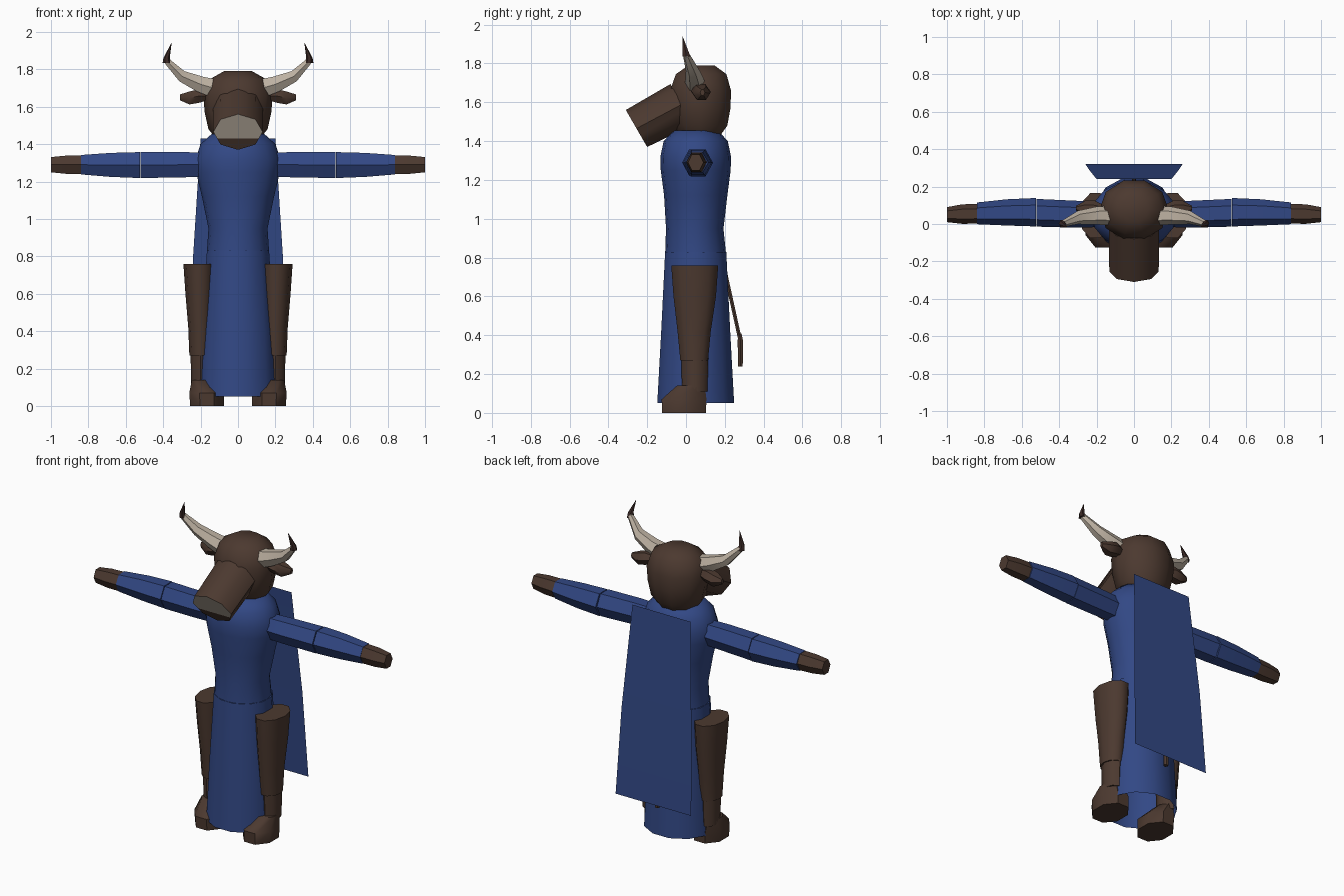
import bpy, bmesh, math
from mathutils import Vector

if "Cube" in bpy.data.objects:
    bpy.data.objects.remove(bpy.data.objects["Cube"])


def material(name, rgb):
    m = bpy.data.materials.new(name)
    m.use_nodes = True
    m.diffuse_color = (*rgb, 1)
    m.node_tree.nodes["Principled BSDF"].inputs["Base Color"].default_value = (*rgb, 1)
    return m


BLUE = material("blue cloth", (0.032, 0.065, 0.235))
BROWN = material("brown hide", (0.072, 0.041, 0.029))
HORN = material("pale horn", (0.51, 0.44, 0.36))
DARK = material("dark horn tip", (0.043, 0.022, 0.019))
X, Y, Z = Vector((1, 0, 0)), Vector((0, 1, 0)), Vector((0, 0, 1))


def finish(name, bm, mats, mirror=False):
    """Turn a bmesh into a shaded, optionally mirrored object."""
    mesh = bpy.data.meshes.new(name)
    bm.to_mesh(mesh)
    bm.free()
    for m in mats:
        mesh.materials.append(m)
    ob = bpy.data.objects.new(name, mesh)
    bpy.context.collection.objects.link(ob)
    if mirror:
        ob.modifiers.new("Mirror", "MIRROR")
    bpy.ops.object.select_all(action="DESELECT")
    ob.select_set(True)
    bpy.context.view_layer.objects.active = ob
    bpy.ops.object.shade_smooth_by_angle(angle=math.radians(50))
    return ob


def loft(rings, sides, u=X, v=Y, half=False, caps=(True, True)):
    """Skin elliptical rings (x, y, z, radius_u, radius_v) lying in the u-v plane."""
    bm = bmesh.new()
    loops = []
    for x, y, z, ru, rv in rings:
        loop = []
        for i in range(sides):
            a = math.tau * (i + 0.5 * half) / sides
            loop.append(bm.verts.new(Vector((x, y, z)) + u * ru * math.cos(a) + v * rv * math.sin(a)))
        loops.append(loop)
    for a, b in zip(loops, loops[1:]):
        for i in range(sides):
            j = (i + 1) % sides
            bm.faces.new((a[i], a[j], b[j], b[i]))
    if caps[0]:
        bm.faces.new(loops[0])
    if caps[1]:
        bm.faces.new(loops[-1])
    bmesh.ops.recalc_face_normals(bm, faces=bm.faces)
    return bm


# Robe: skirt open at the hem, torso above
skirt = [(0, 0.05, 0.05, 0.215, 0.205), (0, 0.05, 0.4, 0.2, 0.185), (0, 0.05, 0.83, 0.172, 0.163)]
finish("robe_skirt", loft(skirt, 12, half=True, caps=(False, True)), [BLUE])
torso = [(0, 0.05, 0.8, 0.168, 0.158), (0, 0.045, 0.95, 0.158, 0.148), (0, 0.05, 1.12, 0.193, 0.163),
         (0, 0.05, 1.25, 0.224, 0.18), (0, 0.05, 1.32, 0.228, 0.182), (0, 0.05, 1.4, 0.2, 0.165),
         (0, 0.05, 1.455, 0.14, 0.115)]
finish("robe_torso", loft(torso, 16), [BLUE])

# Cape: single sheet widening downward
bm = bmesh.new()
rows = [[bm.verts.new((s * w, y, z)) for s in (-1, 1)]
        for w, y, z in ((0.2, 0.24, 1.43), (0.24, 0.29, 0.8), (0.26, 0.32, 0.27))]
for a, b in zip(rows, rows[1:]):
    bm.faces.new((a[1], a[0], b[0], b[1]))
finish("cape", bm, [BLUE])

# Arms
finish("upper_sleeve", loft([(0.15, 0.05, 1.29, 0.065, 0.074), (0.3, 0.052, 1.29, 0.072, 0.078),
                             (0.52, 0.06, 1.288, 0.074, 0.08)], 6, Y, Z), [BLUE], True)
finish("lower_sleeve", loft([(0.525, 0.063, 1.288, 0.076, 0.08), (0.68, 0.062, 1.289, 0.07, 0.074),
                             (0.84, 0.057, 1.29, 0.058, 0.06)], 6, Y, Z), [BLUE], True)
finish("hand", loft([(0.83, 0.055, 1.29, 0.053, 0.058), (0.92, 0.053, 1.29, 0.052, 0.056),
                     (1.0, 0.05, 1.29, 0.04, 0.047)], 6, Y, Z), [BROWN], True)

# Legs
finish("upper_leg", loft([(0.2, 0.042, 0.27, 0.06, 0.075), (0.2, 0.042, 0.42, 0.066, 0.09),
                          (0.204, 0.045, 0.6, 0.077, 0.115), (0.207, 0.045, 0.76, 0.085, 0.127)], 10),
       [BROWN], True)
finish("lower_leg", loft([(0.2, 0.045, 0.11, 0.05, 0.065), (0.2, 0.045, 0.29, 0.054, 0.07)], 8),
       [BROWN], True)
finish("foot", loft([(0.165, -0.01, 0, 0.098, 0.122), (0.168, -0.01, 0.07, 0.1, 0.125),
                     (0.195, 0.025, 0.14, 0.056, 0.078)], 8, half=True), [BROWN], True)

# Head
head = [(0, 0.075, 1.42, 0.11, 0.1), (0, 0.075, 1.48, 0.158, 0.145), (0, 0.075, 1.57, 0.178, 0.162),
        (0, 0.075, 1.66, 0.186, 0.165), (0, 0.078, 1.745, 0.155, 0.137), (0, 0.08, 1.79, 0.075, 0.07)]
finish("head", loft(head, 10), [BROWN])

# Muzzle, with the upper part of its end cut off as a pale nose
up, ahead = Vector((0, -0.5, 0.866)), Vector((0, -0.866, -0.5))
bm = loft([(0, -0.02, 1.59, 0.135, 0.12), (0, -0.255, 1.465, 0.132, 0.11)], 8, X, up)
nose_edge = Vector((0, -0.235, 1.43))
bmesh.ops.bisect_plane(bm, geom=bm.verts[:] + bm.edges[:] + bm.faces[:], plane_co=nose_edge, plane_no=up)
bm.normal_update()
for f in bm.faces:
    if f.normal.dot(ahead) > 0.9 and (f.calc_center_median() - nose_edge).dot(up) > 0:
        f.material_index = 1
finish("muzzle", bm, [BROWN, HORN])

# Horns and ears
across = Vector((-0.45, 0, 0.893))
finish("horn", loft([(0.13, 0.045, 1.7, 0.052, 0.058), (0.2, 0.045, 1.72, 0.048, 0.05),
                     (0.3, 0.035, 1.763, 0.036, 0.035), (0.382, 0.002, 1.845, 0.018, 0.02)],
                    6, Y, across), [HORN], True)
finish("horn_tip", loft([(0.38, 0.002, 1.835, 0.023, 0.023), (0.382, -0.002, 1.86, 0.017, 0.018),
                         (0.356, -0.018, 1.94, 0.001, 0.001)], 6), [DARK], True)
finish("ear", loft([(0.15, 0.07, 1.66, 0.025, 0.025), (0.21, 0.075, 1.657, 0.05, 0.042),
                    (0.26, 0.08, 1.647, 0.045, 0.04), (0.31, 0.085, 1.65, 0.012, 0.018)],
                   6, Y, Z), [BROWN], True)

# Tail
finish("tail", loft([(0, 0.19, 0.78, 0.011, 0.011), (0, 0.28, 0.37, 0.011, 0.011)], 6), [BROWN])
finish("tail_tuft", loft([(0, 0.28, 0.24, 0.014, 0.014), (0, 0.28, 0.37, 0.018, 0.016),
                          (0, 0.277, 0.41, 0.01, 0.01)], 6), [BROWN])
